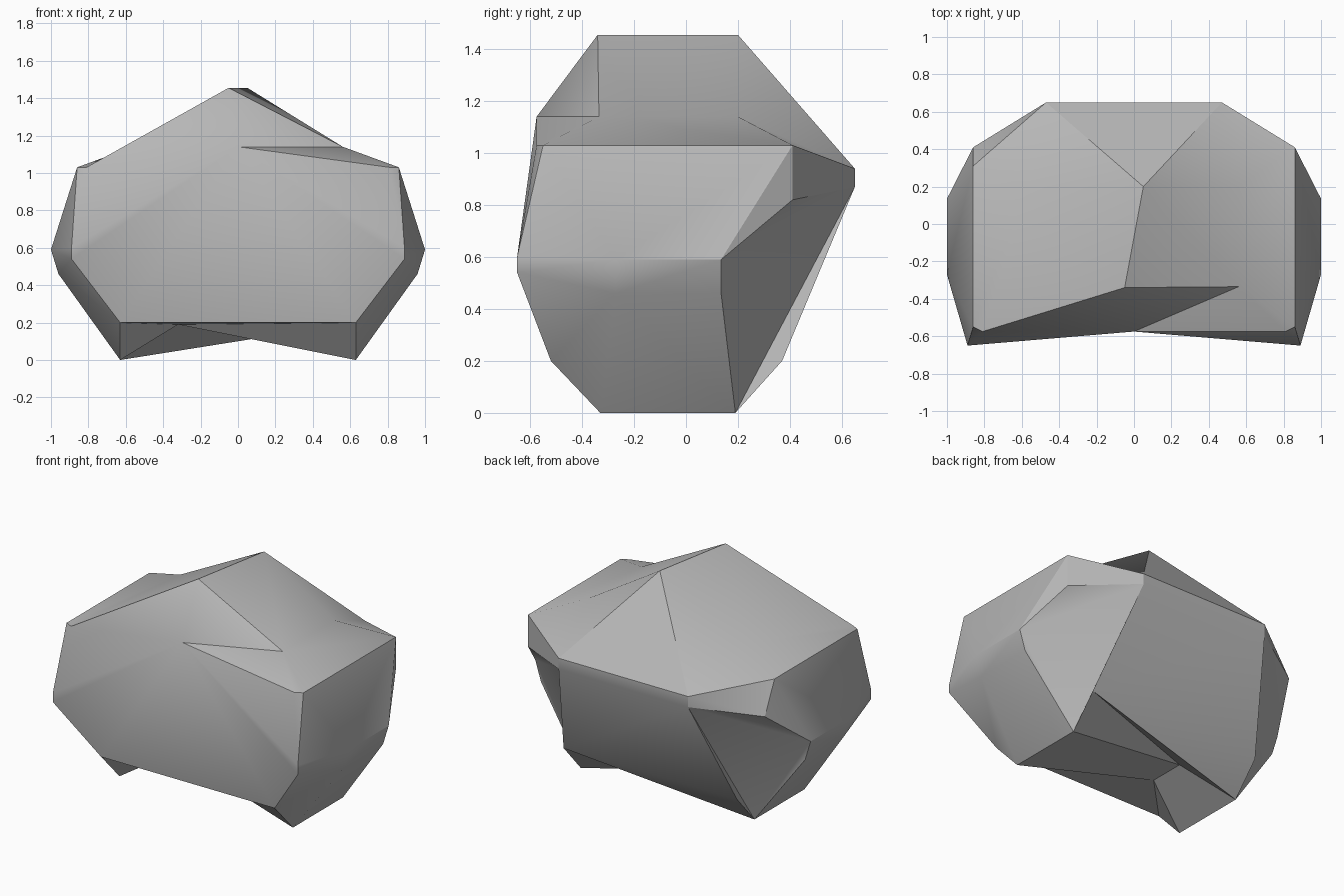
import bpy
import bmesh
from math import radians

cube = bpy.data.objects.get("Cube")
if cube:
    bpy.data.objects.remove(cube, do_unlink=True)

# Grey stone
stone = bpy.data.materials.new("stone grey")
stone.use_nodes = True
colour = (0.48, 0.48, 0.48, 1)
stone.diffuse_color = colour
stone.node_tree.nodes["Principled BSDF"].inputs["Base Color"].default_value = colour
stone.node_tree.nodes["Principled BSDF"].inputs["Roughness"].default_value = 0.9

# Corners found on both sides, given for the left side
paired = {
    "toe": (.63, -.33, 0), "heel": (.63, .19, 0),
    "chin": (.63, -.52, .2), "rump": (.63, .37, .2),
    "lowfront": (.96, -.27, .46), "lowback": (.96, .135, .46),
    "midfront": (1, -.27, .59), "midback": (1, .135, .59),
    "jaw": (.89, -.65, .54), "cheek": (.89, -.65, .6),
    "brow": (.81, -.575, 1.03), "shoulder": (.86, -.55, 1.03),
    "hip": (.86, .41, 1.03), "hiplow": (.86, .41, .82),
    "back": (.47, .65, .94), "backlow": (.47, .65, .87),
    "ledge": (.56, .2, 1.14),
}
# Single corners: ridge, front point, notch and the hollow underneath
single = {
    "peakfront": (-.05, -.34, 1.455), "peakback": (.05, .2, 1.455),
    "nose": (0, -.575, 1.14), "notch": (.56, -.335, 1.14),
    "hollowfront": (-.32, -.2, .19), "hollowback": (-.32, .04, .19),
}

# Facets repeated on both sides
side_facets = [
    "shoulder cheek midfront", "shoulder midfront midback hip",
    "cheek jaw lowfront midfront", "jaw chin toe lowfront",
    "lowfront toe heel lowback", "midfront lowfront lowback midback",
    "hip midback hiplow", "midback backlow hiplow",
    "midback lowback heel", "midback heel backlow", "heel rump backlow",
    "hip hiplow back", "hiplow backlow back",
    "brow shoulder cheek", "nose brow cheek", "nose cheek jaw", "nose jaw chin",
    "peakback ledge back", "ledge hip back",
]
# Facets found once; L and R mark the side of a paired corner
own_facets = [
    # front and back
    "nose chinR chinL", "peakback backL backR",
    "backL backlowL backlowR backR", "backlowL rumpL rumpR backlowR",
    # notched left top
    "peakfront nose notch", "nose browL notch", "notch shoulderL browL",
    "notch ledgeL hipL shoulderL", "peakfront notch ledgeL peakback",
    # plain right top
    "peakfront browR nose", "peakfront peakback ledgeR",
    "peakfront ledgeR browR", "ledgeR shoulderR browR",
    "ledgeR hipR shoulderR",
    # hollow underside
    "chinR toeR hollowfront", "chinR hollowfront chinL",
    "chinL toeL hollowfront", "toeR heelR hollowback hollowfront",
    "toeL heelL hollowback hollowfront", "heelL rumpL hollowback",
    "rumpL heelR hollowback", "rumpL rumpR heelR",
]

bm = bmesh.new()
corner = {name: bm.verts.new(p) for name, p in single.items()}
for name, (x, y, z) in paired.items():
    corner[name + "L"] = bm.verts.new((x, y, z))
    corner[name + "R"] = bm.verts.new((-x, y, z))
corner["hipR"].co.y = .31  # the right hip sits further forward


def add_facet(names, side=""):
    bm.faces.new([corner[n + side] if n + side in corner else corner[n]
                  for n in names.split()])


for facet in side_facets:
    for side in "LR":
        add_facet(facet, side)
for facet in own_facets:
    add_facet(facet)

bmesh.ops.triangulate(bm, faces=[f for f in bm.faces if len(f.verts) > 3])
bmesh.ops.recalc_face_normals(bm, faces=bm.faces)
mesh = bpy.data.meshes.new("boulder")
bm.to_mesh(mesh)
bm.free()
mesh.materials.append(stone)

boulder = bpy.data.objects.new("boulder", mesh)
bpy.context.collection.objects.link(boulder)
bpy.ops.object.select_all(action="DESELECT")
boulder.select_set(True)
bpy.context.view_layer.objects.active = boulder
bpy.ops.object.shade_smooth_by_angle(angle=radians(30))
